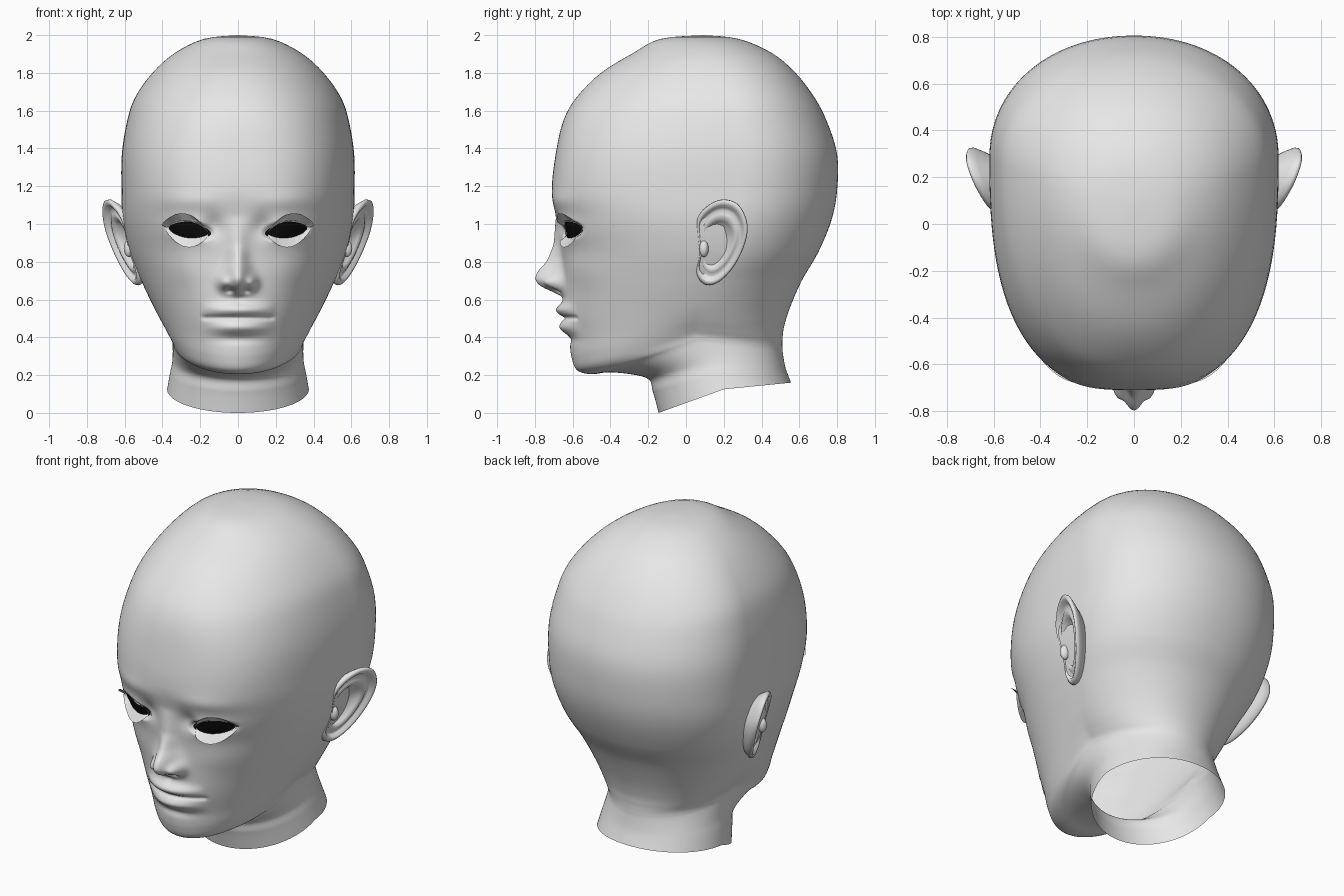
import bpy, bmesh, math
from mathutils import Vector
from mathutils.bvhtree import BVHTree

if "Cube" in bpy.data.objects:
    bpy.data.objects.remove(bpy.data.objects["Cube"])


def material(name, v):
    m = bpy.data.materials.new(name)
    m.diffuse_color = (v, v, v, 1)
    m.use_nodes = True
    m.node_tree.nodes["Principled BSDF"].inputs["Base Color"].default_value = m.diffuse_color
    return m


GREY = material("plain_grey", 0.8)
BLACK = material("eye_black", 0.003)


def finish(bm, name, mat, face_front=False):
    bmesh.ops.remove_doubles(bm, verts=bm.verts, dist=1e-5)
    bmesh.ops.recalc_face_normals(bm, faces=bm.faces)
    if face_front and sum(f.normal.y * f.calc_area() for f in bm.faces) > 0:
        bmesh.ops.reverse_faces(bm, faces=bm.faces)
    me = bpy.data.meshes.new(name)
    bm.to_mesh(me)
    me.materials.append(mat)
    for p in me.polygons:
        p.use_smooth = True
    bpy.context.collection.objects.link(bpy.data.objects.new(name, me))


def skin(rows, closed):
    """Mesh of quads joining successive rows of points."""
    bm = bmesh.new()
    vs = [[bm.verts.new(p) for p in r] for r in rows]
    n = len(rows[0])
    for a, b in zip(vs, vs[1:]):
        for k in range(n if closed else n - 1):
            j = (k + 1) % n
            bm.faces.new((a[k], a[j], b[j], b[k]))
    return bm


def catmull(p0, p1, p2, p3, t):
    return [0.5 * (2 * b + (c - a) * t + (2 * a - 5 * b + 4 * c - d) * t * t
                   + (3 * b - a - 3 * c + d) * t ** 3)
            for a, b, c, d in zip(p0, p1, p2, p3)]


def smooth(t):
    t = max(0.0, min(1.0, t))
    return t * t * (3 - 2 * t)


def lookup(table, z):
    for (z0, a), (z1, b) in zip(table, table[1:]):
        if z0 >= z >= z1:
            return a + (b - a) * (z0 - z) / (z0 - z1)
    return 0.0


def bump(x, z, cx, cz, sx, sz):
    return math.exp(-((x - cx) / sx) ** 2 - ((z - cz) / sz) ** 2)


# Nose: height and how far it stands out
NOSE = [(1.04, 0), (0.89, 0.036), (0.80, 0.082), (0.75, 0.128),
        (0.72, 0.143), (0.695, 0.14), (0.665, 0.108), (0.64, 0.05), (0.615, 0)]


def eye_q(x, z):
    """Below 1 inside the almond eye opening."""
    dx = abs(x) - 0.255
    return (dx / 0.115) ** 2 + ((z - 0.965 - 0.13 * dx) / 0.05) ** 2


def face_relief(x, z):
    """How far the face features stand out from the plain head."""
    x = abs(x)
    h = sum(lookup(NOSE, z + d) for d in (-0.01, 0, 0.01)) / 3
    d = h * math.exp(-(x / (0.05 + 0.014 * smooth((0.84 - z) * 8))) ** 2)
    d += 0.055 * bump(x, z, 0.075, 0.69, 0.03, 0.035)       # nostril wings
    d -= 0.03 * bump(x, z, 0.042, 0.647, 0.022, 0.012)      # nostrils
    d += 0.012 * bump(x, z, 0.25, 1.12, 0.15, 0.05)         # brow
    d -= 0.03 * bump(x, z, 0.13, 0.985, 0.055, 0.06)        # inner eye corner
    d += 0.02 * bump(x, z, 0.26, 0.965, 0.13, 0.075)        # eyelids
    d -= 0.028 * smooth((1.25 - eye_q(x, z)) / 0.45)        # eye opening
    d += 0.012 * bump(x, z, 0.30, 0.76, 0.12, 0.10)         # cheek
    lip = max(0.0, 1 - (x / 0.2) ** 2)
    d += 0.036 * lip * math.exp(-((z - 0.545) / 0.032) ** 2)
    d += 0.034 * lip ** 1.5 * math.exp(-((z - 0.452) / 0.034) ** 2)
    d -= 0.016 * smooth(lip * 4) * math.exp(-((z - 0.503) / 0.011) ** 2)
    d -= 0.007 * bump(x, z, 0, 0.60, 0.02, 0.025)           # philtrum
    d -= 0.012 * bump(x, z, 0, 0.39, 0.12, 0.025)           # above the chin
    return d


# Level skull rings: height, front y, back y, half width, y of widest point
SKULL = [
    (2.0, 0.09, 0.09, 0.0, 0.09),
    (1.98, -0.135, 0.28, 0.18, 0.1),
    (1.905, -0.28, 0.455, 0.335, 0.15),
    (1.80, -0.45, 0.58, 0.453, 0.2),
    (1.67, -0.58, 0.68, 0.545, 0.24),
    (1.545, -0.65, 0.745, 0.587, 0.26),
    (1.37, -0.69, 0.80, 0.615, 0.28),
    (1.18, -0.71, 0.80, 0.617, 0.28),
    (1.02, -0.685, 0.77, 0.61, 0.25),
    (0.85, -0.66, 0.70, 0.572, 0.2),
    (0.70, -0.655, 0.613, 0.512, 0.12)]
# Tilted jaw and neck rings: front y, front z, back z, half width, widest y, z
NECK = [
    (-0.65, 0.52, 0.56, 0.45, 0.08, 0.57),
    (-0.62, 0.39, 0.46, 0.41, 0.06, 0.50),
    (-0.605, 0.29, 0.40, 0.38, 0.05, 0.455),
    (-0.575, 0.225, 0.365, 0.358, 0.05, 0.42),
    (-0.50, 0.205, 0.34, 0.35, 0.06, 0.395),
    (-0.39, 0.215, 0.315, 0.346, 0.09, 0.365),
    (-0.21, 0.185, 0.26, 0.347, 0.16, 0.28),
    (-0.175, 0.11, 0.22, 0.36, 0.18, 0.21),
    (-0.145, 0.0, 0.16, 0.375, 0.2, 0.125)]
# Common form: front y, z; back y, z; half width; widest y, z; front squareness
KEYS = [(f, z, b, z, w, c, z, 2 + 0.65 * math.exp(-((z - 1.25) / 0.42) ** 2))
        for z, f, b, w, c in SKULL]
KEYS += [(f, fz, 0.51 + 1.1 * (bz - 0.365) ** 2, bz, w, c, cz, 2.0)
         for f, fz, bz, w, c, cz in NECK]
HALF = 90


def head_ring(key):
    fy, fz, by, bz, w, cy, cz, n = key
    pts = []
    for k in range(-HALF, HALF):
        t = abs(k) / HALF
        a = math.pi * (0.45 * t + 0.55 * t * t)   # denser on the face
        s, c = math.sin(a), math.cos(a)
        e = n if c > 0 else 2.1
        r = (abs(s) ** e + abs(c) ** e) ** (-1 / e)
        u = abs(r * c)
        x = math.copysign(w * r * s, k)
        ey, ez = (fy, fz) if c > 0 else (by, bz)
        y, z = cy + (ey - cy) * u, cz + (ez - cz) * u
        if c > 0 and 0.3 < z < 1.3:
            y -= face_relief(x, z) * smooth((-0.2 - y) / 0.2)
        pts.append((x, y, z))
    return pts


rings = []
for i in range(len(KEYS) - 1):
    quad = [KEYS[max(0, min(len(KEYS) - 1, i + o))] for o in (-1, 0, 1, 2)]
    count = 4 + (int(95 * abs(KEYS[i][1] - KEYS[i + 1][1])) if KEYS[i][1] < 1.2 else 0)
    rings += [head_ring(catmull(*quad, j / count)) for j in range(count)]
rings.append(head_ring(KEYS[-1]))
head = skin(rings, True)
bvh = BVHTree.FromBMesh(head)
finish(head, "head_and_neck", GREY)


def on_face(x, z, out):
    hit = bvh.ray_cast(Vector((x, -2, z)), Vector((0, 1, 0)))[0]
    return (x, hit.y - out, z)


# Eyes and lash cards
for side, sx in (("left", 1), ("right", -1)):
    rows = []
    for r in range(8):
        row = []
        for k in range(40):
            a = 2 * math.pi * k / 40
            dx = 0.112 * r / 7 * math.cos(a)
            dz = 0.048 * r / 7 * math.sin(a) * (1 - 0.25 * abs(math.cos(a))) + 0.13 * dx
            row.append(on_face(sx * (0.255 + dx), 0.965 + dz, 0.004))
        rows.append(row)
    finish(skin(rows, True), side + "_eye", BLACK, True)

    upper, lower = [], []
    for k in range(21):
        t = k / 20
        arc = math.sin(math.pi * t) ** 0.8 if 0 < k < 20 else 0.0
        x = 0.15 + 0.225 * t
        z = 0.945 + 0.035 * t
        upper.append((on_face(sx * x, z + 0.055 * arc, 0.006),
                      on_face(sx * (x + 0.03 * t), z + 0.015 * t + 0.085 * arc,
                              0.012 + 0.03 * t)))
        x += 0.01
        lower.append((on_face(sx * x, z - 0.035 * arc, 0.006),
                      on_face(sx * x, z - 0.01 - 0.075 * arc, 0.008 + 0.03 * arc)))
    finish(skin(upper, False), side + "_upper_lash", GREY, True)
    finish(skin(lower, False), side + "_lower_lash", GREY, True)

# Ears: outline in y, z and layers of (scale, height) from root over rim to hollow
OUTLINE = [(0.20, 1.13), (0.28, 1.10), (0.325, 1.0), (0.31, 0.89), (0.25, 0.77),
           (0.17, 0.69), (0.10, 0.68), (0.055, 0.74), (0.07, 0.84), (0.06, 0.94),
           (0.06, 1.03), (0.12, 1.10)]
LAYERS = [(0.5, -0.14), (0.75, -0.07), (0.93, -0.025), (1.0, 0.0), (0.99, 0.014),
          (0.94, 0.022), (0.87, 0.018), (0.82, 0.0), (0.76, -0.006), (0.68, 0.004),
          (0.6, 0.008), (0.52, -0.006), (0.42, -0.035), (0.0, -0.045)]
CY, CZ = 0.16, 0.89
N = len(OUTLINE)
loop = [catmull(*[OUTLINE[(i + o) % N] for o in (-1, 0, 1, 2)], j / 5)
        for i in range(N) for j in range(5)]
for side, sx in (("left", 1), ("right", -1)):
    rows = []
    for f, h in LAYERS:
        row = []
        for oy, oz in loop:
            y, z = CY + (oy - CY) * f, CZ + (oz - CZ) * f
            row.append((sx * (0.603 + 0.4 * (y - 0.1) + 0.27 * (z - 1.0) + h), y, z))
        rows.append(row)
    finish(skin(rows, True), side + "_ear", GREY)
    # small flap in front of the ear canal
    bm = bmesh.new()
    bmesh.ops.create_uvsphere(bm, u_segments=16, v_segments=10, radius=1)
    for v in bm.verts:
        v.co = (sx * (0.575 + 0.03 * v.co.x), 0.095 + 0.025 * v.co.y, 0.87 + 0.045 * v.co.z)
    finish(bm, side + "_ear_flap", GREY)
